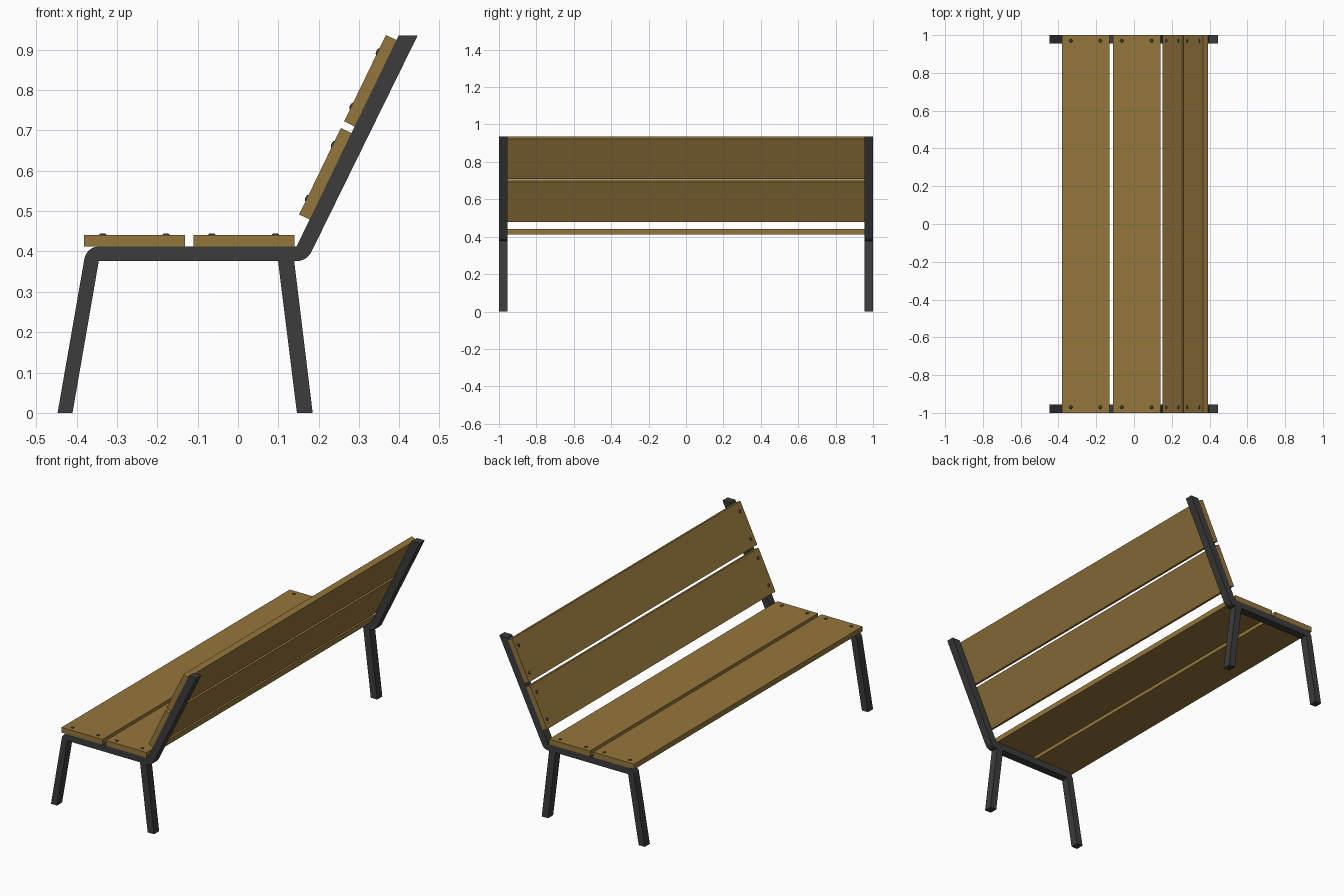
import bpy, bmesh, math
from mathutils import Matrix, Vector

if "Cube" in bpy.data.objects:
    bpy.data.objects.remove(bpy.data.objects["Cube"])


def material(name, rgb):
    m = bpy.data.materials.new(name)
    m.diffuse_color = (*rgb, 1)
    m.use_nodes = True
    m.node_tree.nodes["Principled BSDF"].inputs["Base Color"].default_value = m.diffuse_color
    return m


WOOD = material("wood", (0.30, 0.18, 0.045))
STEEL = material("dark_steel", (0.045, 0.045, 0.045))


def add_object(name, bm, mat):
    bmesh.ops.recalc_face_normals(bm, faces=bm.faces)
    me = bpy.data.meshes.new(name)
    bm.to_mesh(me)
    bm.free()
    me.materials.append(mat)
    ob = bpy.data.objects.new(name, me)
    bpy.context.collection.objects.link(ob)
    return ob


def extrude_profile(name, points, y0, y1, mat):
    """Solid from an xz outline, extruded along y."""
    bm = bmesh.new()
    face = bm.faces.new([bm.verts.new((x, y0, z)) for x, z in points])
    ext = bmesh.ops.extrude_face_region(bm, geom=[face])["geom"]
    verts = [v for v in ext if isinstance(v, bmesh.types.BMVert)]
    bmesh.ops.translate(bm, vec=(0, y1 - y0, 0), verts=verts)
    return add_object(name, bm, mat)


def arc(cx, cz, r, a0, a1, n=8):
    angles = [math.radians(a0 + (a1 - a0) * i / n) for i in range(n + 1)]
    return [(cx + r * math.cos(a), cz + r * math.sin(a)) for a in angles]


# Side frame outline: front leg, seat rail and back post in one bent bar
frame = [(-0.447, 0), (-0.410, 0), (-0.345, 0.376)]
frame += arc(0.145, 0.417, 0.041, -90, -26)
frame += [(0.445, 0.935), (0.398, 0.935), (0.145, 0.412)]
frame += arc(-0.345, 0.376, 0.036, 90, 170)
rear_leg = [(0.146, 0), (0.185, 0), (0.139, 0.378), (0.099, 0.378)]

for side, y0, y1 in (("left", -1, -0.955), ("right", 0.955, 1)):
    extrude_profile(f"frame_{side}", frame, y0, y1, STEEL)
    extrude_profile(f"rear_leg_{side}", rear_leg, y0, y1, STEEL)


def bolt(name, x, z, y, normal):
    """Low domed bolt head lying on a plank face."""
    bm = bmesh.new()
    bmesh.ops.create_uvsphere(bm, u_segments=16, v_segments=8, radius=1)
    rot = Vector((0, 0, 1)).rotation_difference(normal).to_matrix().to_4x4()
    bm.transform(Matrix.Translation((x, y, z)) @ rot
                 @ Matrix.Diagonal((0.009, 0.009, 0.004, 1)))
    for f in bm.faces:
        f.smooth = True
    add_object(name, bm, STEEL)


# Planks: lower front corner, direction across the width, width, bolt offsets
lean = Vector((0.253, 0.523)).normalized()
flat = Vector((1, 0))
T = 0.029
planks = [
    ("seat_plank_front", (-0.382, 0.412), flat, 0.251, (0.047, 0.204)),
    ("seat_plank_rear", (-0.110, 0.412), flat, 0.250, (0.045, 0.203)),
    ("back_plank_lower", (0.1775, 0.479), lean, 0.238, (0.045, 0.193)),
    ("back_plank_upper", (0.2890, 0.7095), lean, 0.238, (0.042, 0.192)),
]
for name, start, d, width, offsets in planks:
    p = Vector(start)
    n = Vector((-d.y, d.x))
    corners = [p, p + d * width, p + d * width + n * T, p + n * T]
    extrude_profile(name, [tuple(c) for c in corners], -1, 1, WOOD)
    for i, off in enumerate(offsets):
        c = p + d * off + n * T
        for side, y in (("left", -0.97), ("right", 0.97)):
            bolt(f"{name}_bolt_{side}_{i + 1}", c.x, c.y, y,
                 Vector((n.x, 0, n.y)))
